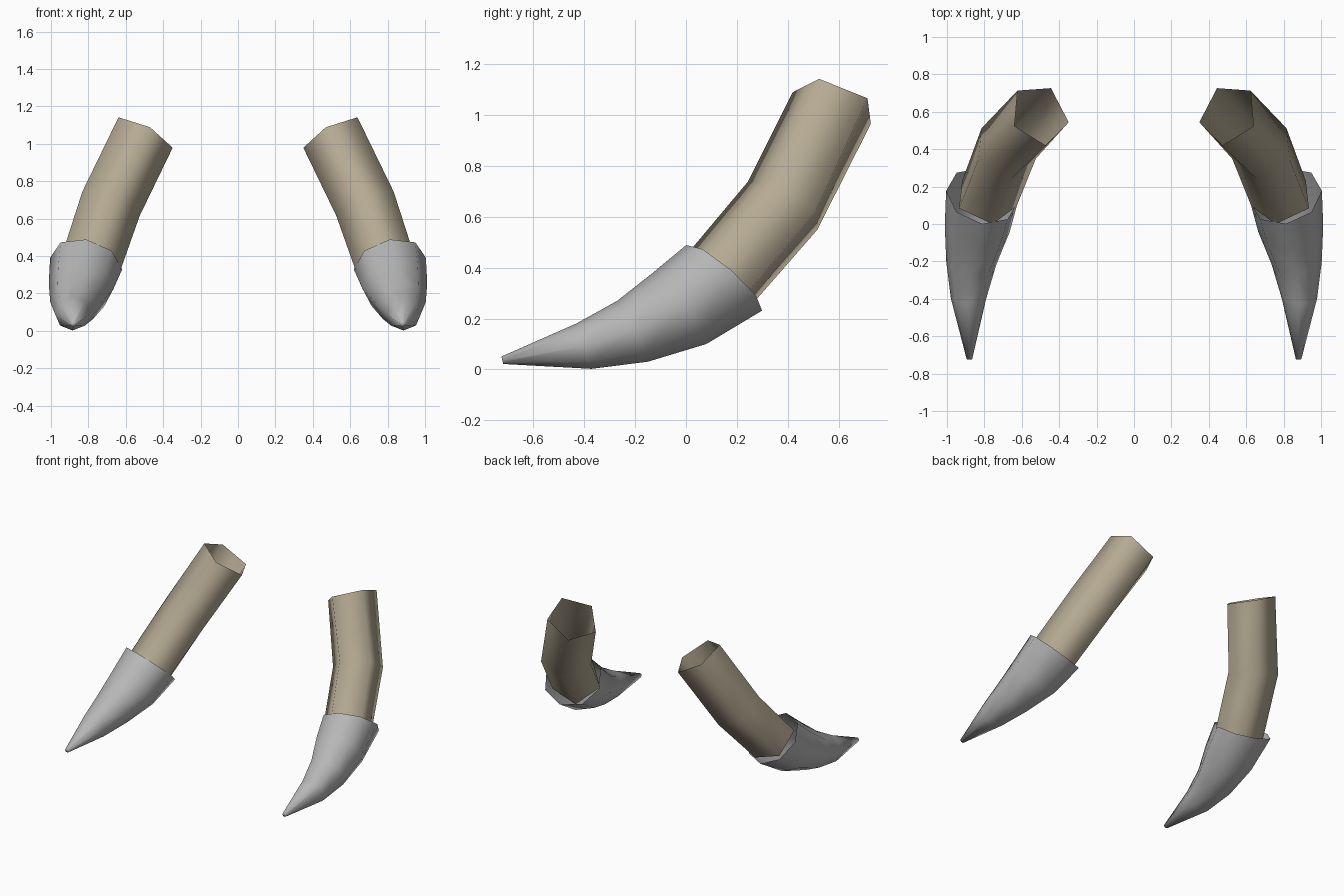
import bpy, bmesh, math
from mathutils import Vector

if "Cube" in bpy.data.objects:
    bpy.data.objects.remove(bpy.data.objects["Cube"])


def material(name, rgb):
    m = bpy.data.materials.new(name)
    m.diffuse_color = (*rgb, 1.0)
    m.use_nodes = True
    m.node_tree.nodes["Principled BSDF"].inputs["Base Color"].default_value = m.diffuse_color
    return m


def loft(name, rings, sides, phase, mat, close_end=False):
    """Tube through rings of (centre, direction, radius), mirrored across x = 0."""
    bm = bmesh.new()
    loops = []
    for centre, direction, radius in rings:
        t = Vector(direction).normalized()
        v = t.cross(Vector((1, 0, 0))).normalized()
        u = v.cross(t)
        if u.x < 0:
            u = -u
        loop = []
        for i in range(sides):
            a = math.radians(phase) + math.tau * i / sides
            loop.append(bm.verts.new(Vector(centre) + radius * (math.cos(a) * v + math.sin(a) * u)))
        loops.append(loop)
    for a, b in zip(loops, loops[1:]):
        for i in range(sides):
            j = (i + 1) % sides
            bm.faces.new((a[i], a[j], b[j], b[i]))
    if close_end:
        bm.faces.new(loops[-1])
    bmesh.ops.recalc_face_normals(bm, faces=bm.faces)
    # open tube: make sure the first wall points away from its axis
    f = bm.faces[:][0]
    if f.normal.dot(f.calc_center_median() - (Vector(rings[0][0]) + Vector(rings[1][0])) / 2) < 0:
        bmesh.ops.reverse_faces(bm, faces=bm.faces)
    for f in bm.faces:
        f.smooth = True
    me = bpy.data.meshes.new(name)
    bm.to_mesh(me)
    bm.free()
    me.materials.append(mat)
    ob = bpy.data.objects.new(name, me)
    bpy.context.collection.objects.link(ob)
    mod = ob.modifiers.new("mirror", 'MIRROR')
    mod.use_mirror_merge = False
    return ob


bone = material("bone beige", (0.46, 0.40, 0.29))
metal = material("metal grey", (0.47, 0.47, 0.47))

# five-sided tusk shafts, open at the top, ending inside the caps
loft("tusk_shafts", [
    ((0.505, 0.585, 1.048), (0.45, -0.30, -0.84), 0.175),
    ((0.690, 0.393, 0.655), (0.32, -0.52, -0.79), 0.175),
    ((0.793, 0.130, 0.345), (0.21, -0.64, -0.74), 0.170),
], 5, -13, bone)

# eight-sided curved caps tapering to blunt tips
loft("tusk_caps", [
    ((0.812, 0.150, 0.360), (0.21, -0.64, -0.74), 0.197),
    ((0.838, -0.025, 0.240), (0.12, -0.80, -0.60), 0.175),
    ((0.870, -0.210, 0.150), (0.06, -0.89, -0.45), 0.134),
    ((0.885, -0.400, 0.092), (0.02, -0.95, -0.30), 0.094),
    ((0.880, -0.722, 0.036), (0.00, -0.97, -0.25), 0.015),
], 8, 0, metal, close_end=True)
